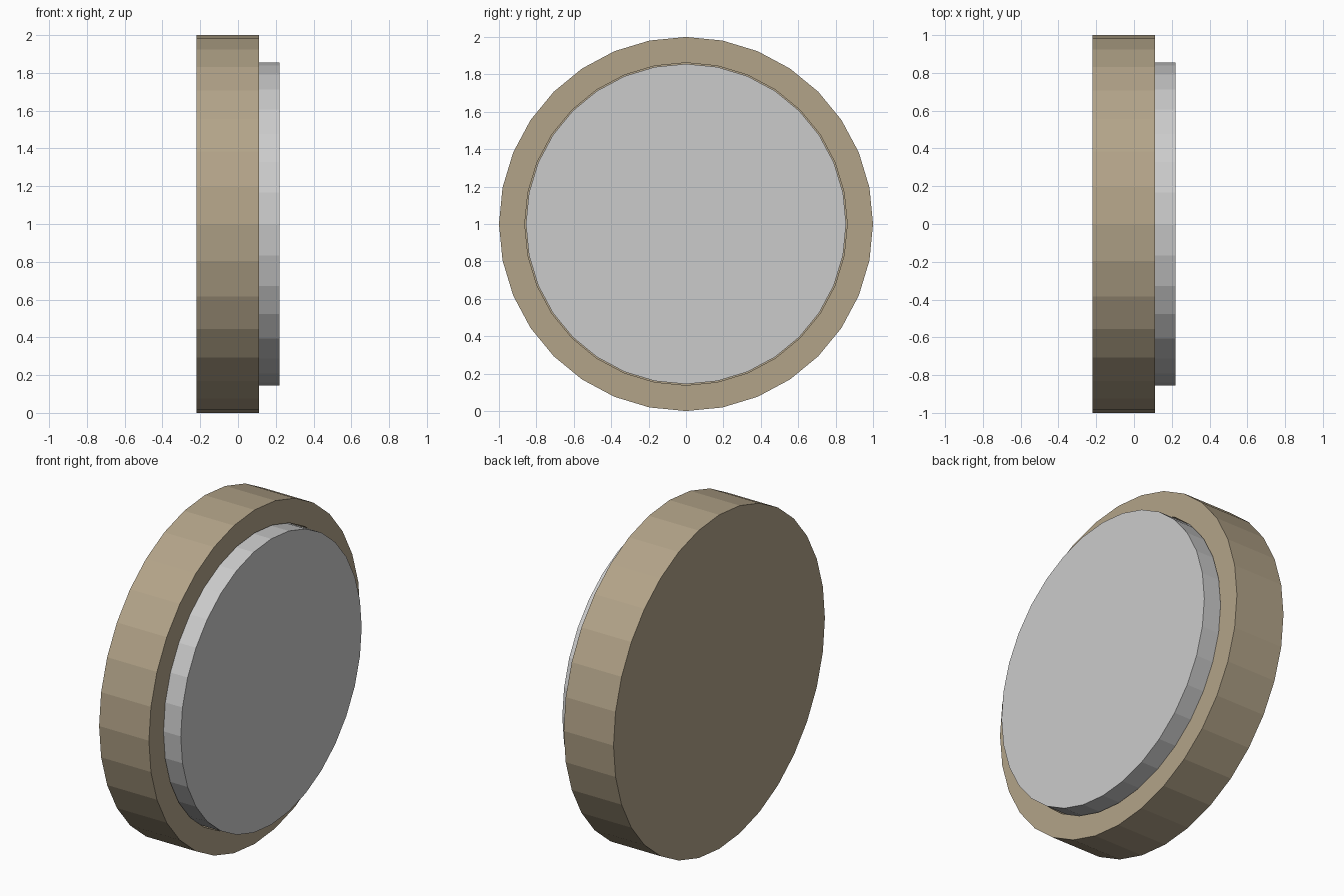
import bpy, math

if "Cube" in bpy.data.objects:
    bpy.data.objects.remove(bpy.data.objects["Cube"])

SIDES = 32


def lathe_x(name, profile, color=None):
    """Spin (x, radius) points round the X axis at z = 1 and cap both ends."""
    verts, faces = [], []
    for x, r in profile:
        for i in range(SIDES):
            a = 2 * math.pi * i / SIDES
            verts.append((x, r * math.cos(a), 1 + r * math.sin(a)))
    for k in range(len(profile) - 1):
        for i in range(SIDES):
            j = (i + 1) % SIDES
            faces.append((k * SIDES + i, k * SIDES + j,
                          (k + 1) * SIDES + j, (k + 1) * SIDES + i))
    last = (len(profile) - 1) * SIDES
    faces.append(tuple(reversed(range(SIDES))))
    faces.append(tuple(last + i for i in range(SIDES)))
    mesh = bpy.data.meshes.new(name)
    mesh.from_pydata(verts, [], faces)
    mesh.update()
    obj = bpy.data.objects.new(name, mesh)
    bpy.context.collection.objects.link(obj)
    if color:
        mat = bpy.data.materials.new(name + "_paint")
        mat.diffuse_color = color
        mat.use_nodes = True
        mat.node_tree.nodes["Principled BSDF"].inputs["Base Color"].default_value = mat.diffuse_color
        mesh.materials.append(mat)
    return obj


# Brown housing with a closed back and a recess in its front face
lathe_x("housing", [(-0.22, 1.0), (0.11, 1.0), (0.11, 0.862), (0.0, 0.862)],
        (0.45, 0.37, 0.25, 1))

# Grey plate seated in the recess, with a hairline gap round it
lathe_x("face_plate", [(0.002, 0.856), (0.22, 0.856)])
